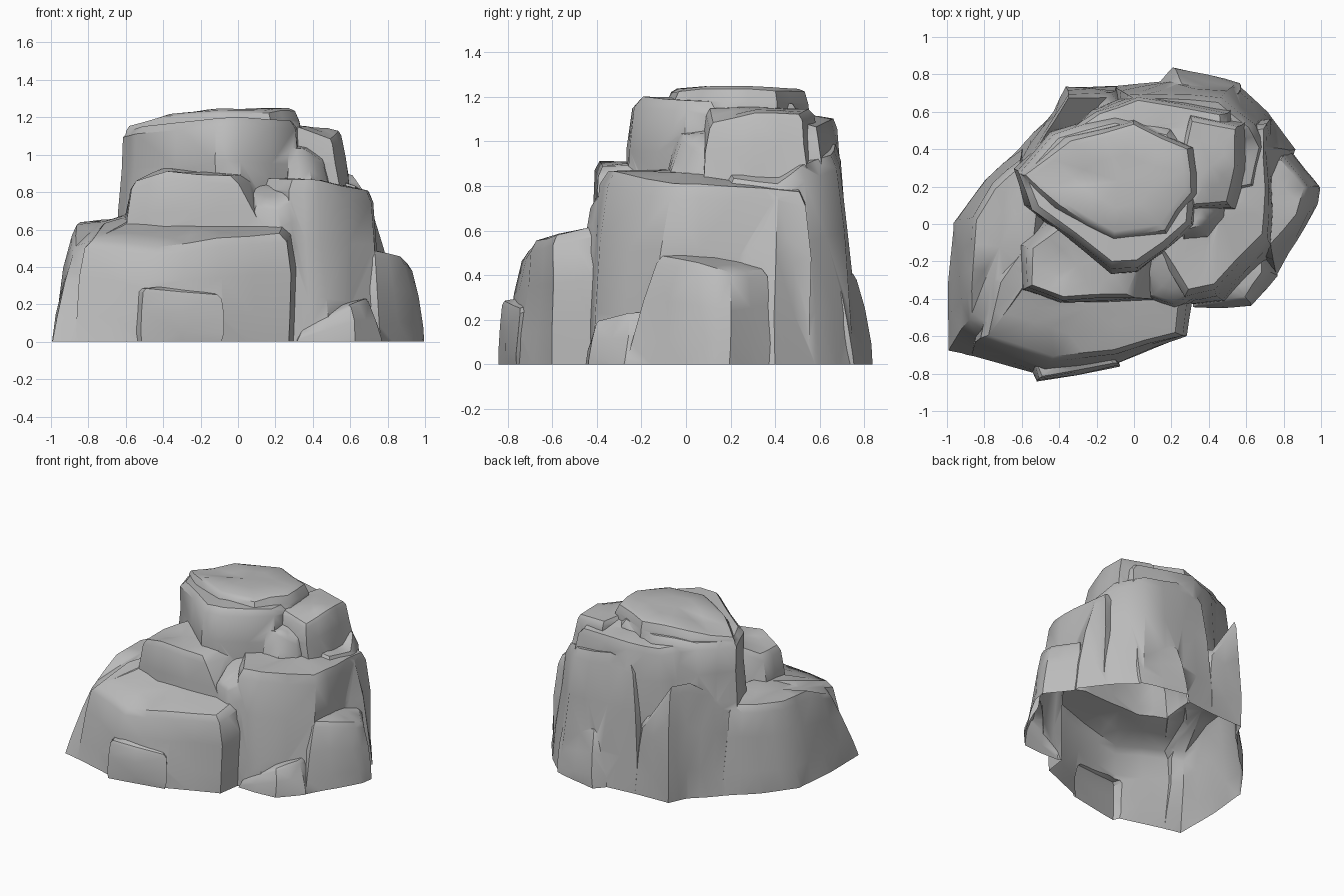
import bpy
import bmesh
import math
from mathutils import Vector, noise

cube = bpy.data.objects.get("Cube")
if cube:
    bpy.data.objects.remove(cube, do_unlink=True)

# One plain stone colour
stone = bpy.data.materials.new("stone grey")
stone.use_nodes = True
stone.diffuse_color = (.5, .5, .5, 1)
stone.node_tree.nodes["Principled BSDF"].inputs["Base Color"].default_value = stone.diffuse_color
stone.node_tree.nodes["Principled BSDF"].inputs["Roughness"].default_value = .9

LEVELS = (0, .3, .65, .93)
ROUGHNESS = .022


def weathered(point, strength=1):
    """Shift a point by smooth noise so that flat walls look worn."""
    return point + noise.noise_vector(point * 4) * ROUGHNESS * strength


def boulder(name, base, columns):
    """Loft a closed rock; each column is foot x, foot y, head x, head y, head z."""
    feet, heads = [], []
    for i, column in enumerate(columns):
        following = columns[(i + 1) % len(columns)]
        middle = [(a + b) / 2 for a, b in zip(column, following)]
        for fx, fy, hx, hy, hz in (column, middle):
            feet.append(Vector((fx, fy, base)))
            heads.append(Vector((hx, hy, hz)))
    centre = sum(heads, Vector()) / len(heads)
    bm = bmesh.new()
    rings = []
    # Walls, swelling a little at mid height
    for level in LEVELS:
        ring = []
        for foot, head in zip(feet, heads):
            outward = (head - centre) * Vector((1, 1, 0))
            swell = outward.normalized() * .06 * level * (1 - level)
            point = foot.lerp(head, level) + swell
            ring.append(bm.verts.new(weathered(point, min(1, level * 3))))
        rings.append(ring)
    # Worn rim and gently domed top
    for inset, lift in ((.07, 0), (.5, .01)):
        rings.append([bm.verts.new(weathered(h.lerp(centre, inset) + Vector((0, 0, lift)), .6))
                      for h in heads])
    peak = bm.verts.new(centre + Vector((0, 0, .015)))
    count = len(feet)
    for lower, upper in zip(rings, rings[1:]):
        for i in range(count):
            j = (i + 1) % count
            bm.faces.new((lower[i], lower[j], upper[j], upper[i]))
    for i in range(count):
        bm.faces.new((rings[-1][i], rings[-1][(i + 1) % count], peak))
    bm.faces.new(list(reversed(rings[0])))
    bmesh.ops.triangulate(bm, faces=bm.faces[:])
    bmesh.ops.recalc_face_normals(bm, faces=bm.faces[:])
    mesh = bpy.data.meshes.new(name)
    bm.to_mesh(mesh)
    bm.free()
    mesh.materials.append(stone)
    rock = bpy.data.objects.new(name, mesh)
    bpy.context.collection.objects.link(rock)
    return rock


parts = []


def add(name, base, *columns):
    # Ground rocks start at staggered depths and are trimmed level later
    depth = base if base else -.03 - .004 * len(parts)
    parts.append(boulder(name, depth, columns))


# Buried core that ties the outer rocks together
add("core", 0,
    (-.7, -.4, -.6, -.3, .55), (.2, -.45, .2, -.35, .55), (.65, -.1, .6, -.05, .55),
    (.65, .5, .6, .45, .55), (0, .6, 0, .5, .55), (-.4, .45, -.4, .4, .55),
    (-.7, .1, -.6, .1, .55))

# Lower ring of rocks
add("front_ledge", 0,
    (-.87, -.71, -.82, -.6, .54), (-.51, -.81, -.44, -.73, .5), (-.1, -.75, -.1, -.68, .55),
    (.27, -.6, .26, -.59, .58), (.3, -.4, .28, -.42, .62), (.2, -.1, .2, -.15, .66),
    (-.6, -.1, -.6, -.1, .68), (-.8, -.3, -.75, -.3, .64))
add("front_skirt", 0,
    (-.57, -.72, -.55, -.72, .28), (-.51, -.84, -.5, -.82, .28), (-.1, -.76, -.1, -.75, .25),
    (-.2, -.6, -.2, -.6, .3))
add("left_shoulder", 0,
    (-1, -.69, -.88, -.5, .51), (-.8, -.73, -.75, -.58, .55), (-.5, -.4, -.55, -.3, .66),
    (-.4, .2, -.5, .1, .72), (-.6, .42, -.6, .33, .66), (-.8, .23, -.74, .2, .65),
    (-.97, 0, -.85, .03, .64), (-1, -.3, -.87, -.25, .63))
add("back_left_wall", 0,
    (-.66, .36, -.6, .27, .68), (-.55, .48, -.52, .42, .76), (-.42, .6, -.42, .56, .88),
    (-.36, .73, -.35, .69, .88), (-.08, .74, -.13, .69, .55), (.05, .6, 0, .5, .6),
    (-.4, 0, -.45, .1, .8))
add("back_wall", 0,
    (-.1, .74, -.03, .69, .95), (.2, .77, .15, .69, .99), (.55, .76, .45, .66, .94),
    (.72, .6, .63, .52, .89), (.87, .4, .7, .4, .8), (.8, .2, .65, .2, .83),
    (.2, 0, .2, .1, .95), (-.1, .4, -.1, .4, 1))
add("back_toe", 0,
    (.08, .7, .12, .66, .4), (.2, .84, .25, .76, .4), (.56, .76, .55, .7, .36),
    (.57, .6, .5, .55, .42), (.2, .5, .2, .5, .45))
add("right_block", 0,
    (.29, -.43, .28, -.38, .86), (.5, -.42, .42, -.35, .87), (.76, -.18, .7, -.06, .81),
    (.74, .3, .72, .2, .8), (.74, .55, .71, .54, .77), (.3, .5, .3, .5, .9),
    (.15, 0, .1, -.1, .88))
add("right_foot", 0,
    (.77, -.29, .73, -.12, .48), (.99, .11, .88, .05, .46), (1, .19, .92, .2, .41),
    (.86, .37, .78, .36, .42), (.6, .3, .6, .3, .5), (.6, -.1, .6, -.1, .5))
add("front_toe", 0,
    (.3, -.45, .34, -.43, .07), (.63, -.44, .6, -.4, .19), (.77, -.29, .7, -.26, .24),
    (.75, -.1, .7, -.1, .25), (.3, -.2, .3, -.2, .1))

# Middle steps
add("front_step", .3,
    (-.62, -.36, -.56, -.33, .86), (-.4, -.43, -.38, -.4, .91), (.28, -.42, -.02, -.38, .89),
    (.25, -.1, .1, -.1, .9), (-.4, .1, -.4, 0, .93), (-.64, -.1, -.56, -.12, .86))
add("front_wedge", .4,
    (.08, -.4, .1, -.38, .74), (.24, -.45, .22, -.42, .72), (.36, -.38, .34, -.36, .8),
    (.3, -.1, .3, -.1, .85), (.05, -.1, .05, -.1, .85))
add("right_nook", .7,
    (.25, -.1, .27, -.04, 1.03), (.42, -.1, .36, -.02, 1.03), (.5, .03, .46, .06, .97),
    (.5, .2, .48, .2, 1), (.25, .2, .25, .2, 1.08))

# Upper tower and its cap
add("tower", .5,
    (-.63, .3, -.61, .27, 1.12), (-.59, .1, -.53, .09, 1.15), (-.12, -.28, -.12, -.23, 1.2),
    (0, -.27, .02, -.22, 1.21), (.3, -.02, .31, 0, 1.18), (.34, .3, .33, .3, 1.18),
    (.2, .52, .2, .5, 1.17), (-.1, .6, -.1, .57, 1.15), (-.43, .5, -.42, .48, 1.13))
add("right_upper", .73,
    (.3, .1, .32, .09, 1.15), (.56, .1, .5, .1, 1.08), (.61, .3, .55, .3, 1.12),
    (.6, .54, .55, .52, 1.12), (.3, .6, .3, .56, 1.15), (.2, .3, .25, .3, 1.16))
add("back_crest", .4,
    (-.33, .5, -.33, .5, 1.1), (0, .3, 0, .3, 1.18), (.55, .4, .5, .4, 1.12),
    (.55, .66, .48, .59, 1.06), (.05, .71, .02, .67, 1.1), (-.2, .62, -.2, .6, 1.08))
add("cap", 1.05,
    (-.6, .27, -.57, .26, 1.15), (-.43, .08, -.38, .1, 1.22), (-.12, -.11, -.1, -.06, 1.24),
    (.18, -.06, .15, -.02, 1.24), (.34, .15, .3, .17, 1.25), (.33, .4, .28, .4, 1.25),
    (0, .56, 0, .53, 1.24), (-.37, .47, -.32, .44, 1.21))

# Fuse every rock into one shell
outcrop = parts[0]
for part in parts[1:]:
    union = outcrop.modifiers.new("join " + part.name, "BOOLEAN")
    union.operation = "UNION"
    union.solver = "EXACT"
    union.object = part
bpy.context.view_layer.update()
graph = bpy.context.evaluated_depsgraph_get()
fused = bpy.data.meshes.new_from_object(outcrop.evaluated_get(graph))
outcrop.modifiers.clear()
outcrop.data = fused
outcrop.name = "rock_outcrop"
for part in parts[1:]:
    bpy.data.objects.remove(part, do_unlink=True)

# Trim level with the ground, leaving the underside open
bm = bmesh.new()
bm.from_mesh(fused)
bmesh.ops.bisect_plane(bm, geom=bm.verts[:] + bm.edges[:] + bm.faces[:],
                       plane_co=(0, 0, 0), plane_no=(0, 0, 1), clear_inner=True)
bmesh.ops.remove_doubles(bm, verts=bm.verts[:], dist=.002)
bm.to_mesh(fused)
bm.free()

# Soft faces with crisp breaks between rocks
bpy.ops.object.select_all(action="DESELECT")
outcrop.select_set(True)
bpy.context.view_layer.objects.active = outcrop
bpy.ops.object.shade_smooth_by_angle(angle=math.radians(38))
